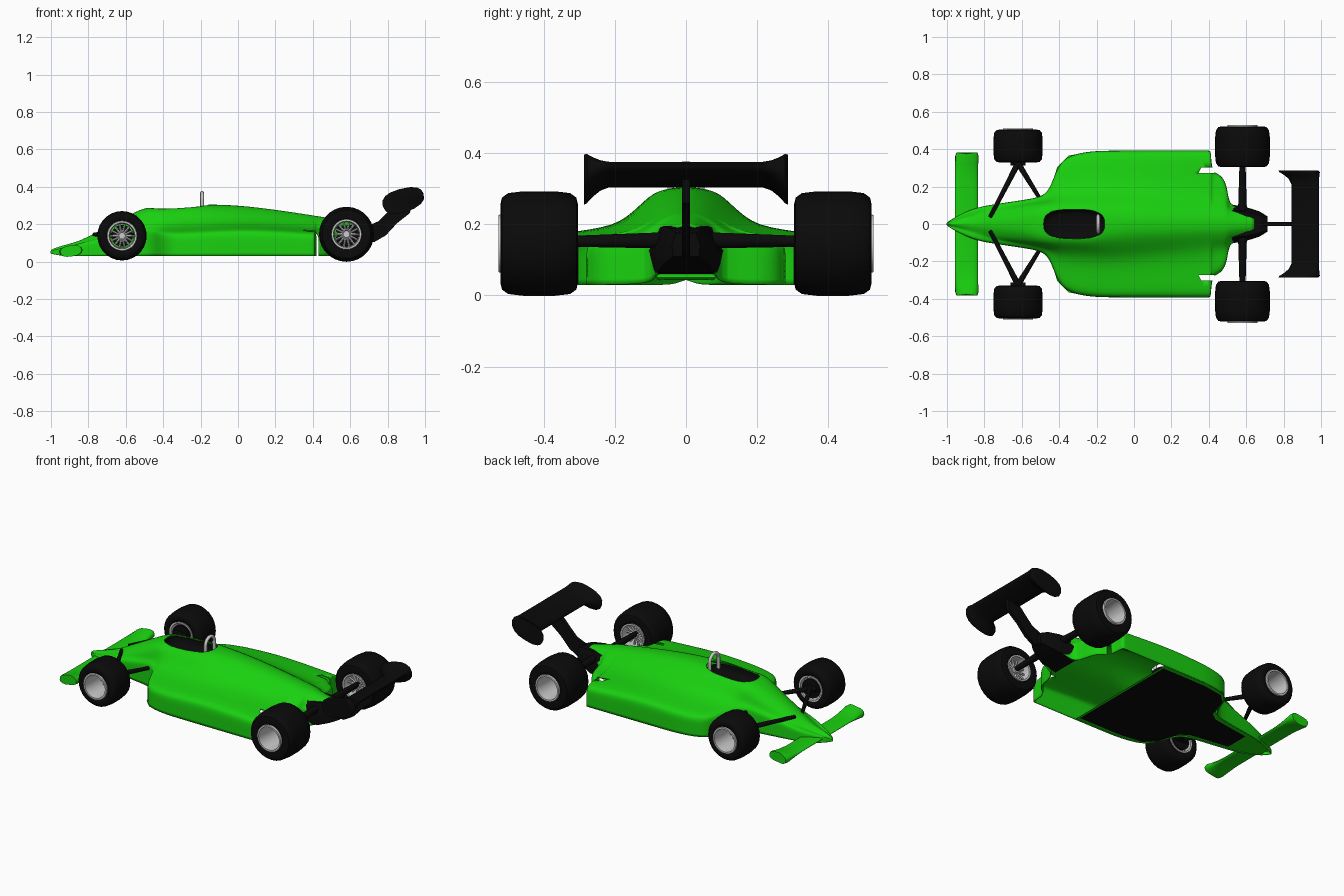
import bpy, bmesh
from math import sin, cos, pi, radians, copysign
from mathutils import Vector

if "Cube" in bpy.data.objects:
    bpy.data.objects.remove(bpy.data.objects["Cube"])


def material(name, color):
    m = bpy.data.materials.new(name)
    m.diffuse_color = color
    m.use_nodes = True
    m.node_tree.nodes["Principled BSDF"].inputs["Base Color"].default_value = m.diffuse_color
    return m


GREEN = material("green_paint", (0.01, 0.63, 0.005, 1))
BLACK = material("black_rubber", (0.003, 0.003, 0.003, 1))
METAL = material("light_metal", (0.55, 0.55, 0.55, 1))


def make(name, verts, faces, mat, angle=40):
    me = bpy.data.meshes.new(name)
    me.from_pydata([tuple(v) for v in verts], [], faces)
    bm = bmesh.new()
    bm.from_mesh(me)
    bmesh.ops.recalc_face_normals(bm, faces=bm.faces)
    bm.to_mesh(me)
    bm.free()
    ob = bpy.data.objects.new(name, me)
    bpy.context.collection.objects.link(ob)
    me.materials.append(mat)
    bpy.ops.object.select_all(action='DESELECT')
    ob.select_set(True)
    bpy.context.view_layer.objects.active = ob
    bpy.ops.object.shade_smooth_by_angle(angle=radians(angle))
    return ob


def loft(name, rings, mat, closed=True, caps=(True, True), wrap=False, angle=40):
    n, m = len(rings[0]), len(rings)
    verts = [v for r in rings for v in r]
    faces = [(i % m * n + j, i % m * n + (j + 1) % n,
              (i + 1) % m * n + (j + 1) % n, (i + 1) % m * n + j)
             for i in range(m if wrap else m - 1) for j in range(n if closed else n - 1)]
    if caps[0]:
        faces.append(list(range(n)))
    if caps[1]:
        faces.append(list(range((m - 1) * n, m * n)))
    return make(name, verts, faces, mat, angle)


def circle(n):
    return [(cos(2 * pi * k / n), sin(2 * pi * k / n)) for k in range(n)]


def bar(name, p, q, r0, r1, mat, sides=10):
    p, q = Vector(p), Vector(q)
    rot = (q - p).to_track_quat('Z', 'Y')
    return loft(name, [[o + rot @ Vector((c * r, s * r, 0)) for c, s in circle(sides)]
                       for o, r in ((p, r0), (q, r1))], mat)


def lathe(name, profile, centre, side, mat):
    """Spin a closed (radius, outward offset) profile about the wheel axle."""
    cx, cy, cz = centre
    rings = [[(cx + r * c, cy + side * y, cz + r * s) for r, y in profile] for c, s in circle(28)]
    return loft(name, rings, mat, caps=(False, False), wrap=True)


def along(curve, x):
    """Read a piecewise linear curve at x."""
    for (x0, v0), (x1, v1) in zip(curve, curve[1:]):
        if x <= x1:
            return v0 + (v1 - v0) * max(0, (x - x0) / (x1 - x0))
    return curve[-1][1]


# Bodywork: plan half width, spine height, cover half width and pod height along x
plan = [(-1.005, .008), (-.95, .04), (-.85, .088), (-.75, .105), (-.6, .127), (-.5, .143),
        (-.45, .18), (-.41, .31), (-.35, .37), (-.22, .39), (-.14, .392), (.05, .393), (.3, .393),
        (.404, .393), (.412, .391), (.415, .275), (.46, .268), (.498, .215), (.506, .1),
        (.56, .088), (.645, .07)]
spine = [(-1.005, .064), (-.95, .085), (-.85, .108), (-.6, .242), (-.5, .29), (-.34, .293),
         (-.14, .308), (.05, .299), (.3, .264), (.5, .232), (.645, .2)]
cover = [(-1.005, .006), (-.75, .07), (-.44, .12), (-.14, .132), (.498, .095), (.506, .08), (.645, .06)]
pod = [(-1.005, .058), (-.75, .12), (-.5, .175), (-.4, .158), (.05, .18), (.5, .155), (.645, .14)]


def section(x, w):
    zt, b, zp = along(spine, x), along(cover, x), along(pod, x)
    a = b * (.72 if -.52 < x < -.2 else .45)
    zm = zt * .84
    zb = .03 + max(0, x - .5) * .4 + max(0, -.95 - x) * .25
    half = [(a, zt - .004), (b, zm), (b + (w - b) * .25, zp + (zm - zp) * .22),
            (b + (w - b) * .88, zp), (w, zp - .02 * min(1, w / .1)), (w, (zp + zb) / 2), (w, zb)]
    return [(x, -y, z) for y, z in reversed(half)] + [(x, 0, zt)] + [(x, y, z) for y, z in half]


body = loft("bodywork", [section(*s) for s in plan], GREEN, closed=False,
            caps=(True, False), angle=70)
sub = body.modifiers.new("smooth", 'SUBSURF')
sub.levels = sub.render_levels = 2
shell = body.modifiers.new("shell", 'SOLIDIFY')
shell.thickness = .005
shell.offset = -1


def cut_body(name, rings):
    cutter = loft(name, rings, BLACK)
    cutter.hide_render = cutter.hide_viewport = True
    cut = body.modifiers.new(name, 'BOOLEAN')
    cut.object = cutter
    cut.operation = 'DIFFERENCE'
    cut.solver = 'EXACT'


# Cockpit opening with a black tub, and wheel notches at the pod ends
def oval(z, k):
    return [(-.32 + .163 * k * copysign(abs(c) ** .7, c), .078 * k * copysign(abs(s) ** .7, s), z)
            for c, s in circle(32)]


cut_body("cockpit_cutter", [oval(.2, 1), oval(.4, 1)])
loft("cockpit_tub", [oval(.279, 1.01), oval(.255, 1), oval(.235, .9), oval(.225, .7)], BLACK,
     caps=(False, True))
for side in (1, -1):
    cut_body("notch_cutter", [[(x, side * y, z) for x, y in
                               ((.345, .272), (.43, .272), (.43, .302), (.36, .302))]
                              for z in (-.05, .3)])

# Underside panels
for name, z, inset, x0, x1, mat in (("underbody_rim", .034, .004, -1, .10, GREEN),
                                    ("floor_panel", .030, .03, -.78, .09, BLACK)):
    pts = [(x, max(w - inset, .004)) for x, w in plan if x0 < x < x1] + [(x1, .392 - inset)]
    outline = [(x, y, z) for x, y in pts] + [(x, -y, z) for x, y in reversed(pts)]
    make(name, outline, [list(range(len(outline)))], mat)

# Roll hoop
curve = bpy.data.curves.new("roll_hoop", 'CURVE')
curve.dimensions = '3D'
curve.bevel_depth = .010
curve.bevel_resolution = 3
path = [(-.043, .26)] + [(-.043 * cos(pi * i / 12), .325 + .043 * sin(pi * i / 12))
                         for i in range(13)] + [(.043, .26)]
spline = curve.splines.new('POLY')
spline.points.add(len(path) - 1)
for pt, (y, z) in zip(spline.points, path):
    pt.co = (-.192, y, z, 1)
curve.materials.append(METAL)
bpy.context.collection.objects.link(bpy.data.objects.new("roll_hoop", curve))


# Wings: blend from a middle section to a flared tip (x, z, chord, thickness, pitch)
def wing(name, span, flare, middle, tip, slant, mat):
    def ring(y):
        t = max(0, (abs(y) - flare) / (span - flare)) ** 1.7
        end = .9 if abs(y) >= span else 1
        cx, cz, chord, thick, pitch = [a + (b - a) * t for a, b in zip(middle, tip)]
        c, s = cos(radians(pitch)), sin(radians(pitch))
        pts = [(chord / 2 * end * copysign(abs(u) ** .8, u), thick / 2 * end * copysign(abs(v) ** .8, v))
               for u, v in circle(16)]
        return [(cx + u * c - v * s, y + copysign(slant * t * u, y), cz + u * s + v * c) for u, v in pts]
    half = [span * .2] + [flare + (span - flare) * k for k in (0, .35, .65, .88, 1)]
    return loft(name, [ring(y) for y in [-y for y in reversed(half)] + half], mat, angle=50)


wing("front_wing", .375, .22, (-.896, .054, .122, .019, -3), (-.893, .057, .126, .066, 9), .14, GREEN)
wing("rear_wing", .287, .215, (.915, .340, .160, .036, 22), (.878, .326, .240, .140, 16), 0, BLACK)

# Wing post and gearbox
post = [(.69, .19), (.75, .215), (.8, .265), (.86, .33), (.93, .34), (.92, .26),
        (.85, .205), (.79, .14), (.73, .105), (.68, .11)]
loft("wing_post", [[(x, y, z) for x, z in post] for y in (-.011, .011)], BLACK)


def gearbox_ring(x, w, low, high):
    mid = (low + high) / 2
    return [(x, -w * .7, high), (x, w * .7, high), (x, w, mid),
            (x, w * .9, low), (x, -w * .9, low), (x, -w, mid)]


loft("gearbox", [gearbox_ring(.49, .11, .06, .19), gearbox_ring(.60, .09, .065, .195),
                 gearbox_ring(.67, .068, .09, .19), gearbox_ring(.715, .04, .11, .175)], BLACK)


# Wheels with hollow spoked rims
def wheel(label, centre, r, hw, rim, side):
    outer = [(rim, hw * .85), (rim + .01, hw * .96), (r * .75, hw), (r * .88, hw * .96),
             (r * .965, hw * .8), (r, hw * .4)]
    lathe(label + "_tyre", outer + [(a, -y) for a, y in reversed(outer)], centre, side, BLACK)
    o = hw + .006
    lathe(label + "_rim", [(rim + .008, o - .008), (rim + .006, o), (rim - .004, o), (rim - .009, 0),
                           (rim - .004, -hw), (rim + .006, -hw), (rim, -hw * .8), (rim, hw * .8)],
          centre, side, METAL)
    c = Vector(centre) + Vector((0, -side * hw * .6, 0))
    bar(label + "_hub", c - Vector((0, .02, 0)), c + Vector((0, .02, 0)), .018, .018, METAL, 14)
    for u, v in circle(14):
        d = Vector((u, 0, v))
        bar(label + "_spoke", c + d * .012, c + d * (rim - .003), .007, .006, METAL, 6)


for side, word in ((1, "left"), (-1, "right")):
    wheel("front_" + word, (-.62, side * .417, .138), .132, .088, .073, side)
    wheel("rear_" + word, (.58, side * .413, .146), .147, .109, .074, side)
    # Suspension arms, brake discs and drive shafts
    hub = (-.62, side * .325, .14)
    bar("front_arm_" + word, hub, (-.77, side * .035, .145), .016, .010, BLACK)
    bar("rear_arm_" + word, hub, (-.5, side * .13, .145), .016, .010, BLACK)
    bar("upright_" + word, (-.66, side * .33, .14), (-.58, side * .33, .14), .016, .016, BLACK)
    bar("brake_disc_" + word, (-.62, side * .33, .138), (-.62, side * .342, .138), .058, .058, BLACK, 24)
    bar("drive_shaft_" + word, (.58, side * .06, .155), (.58, side * .36, .152), .024, .015, BLACK)
